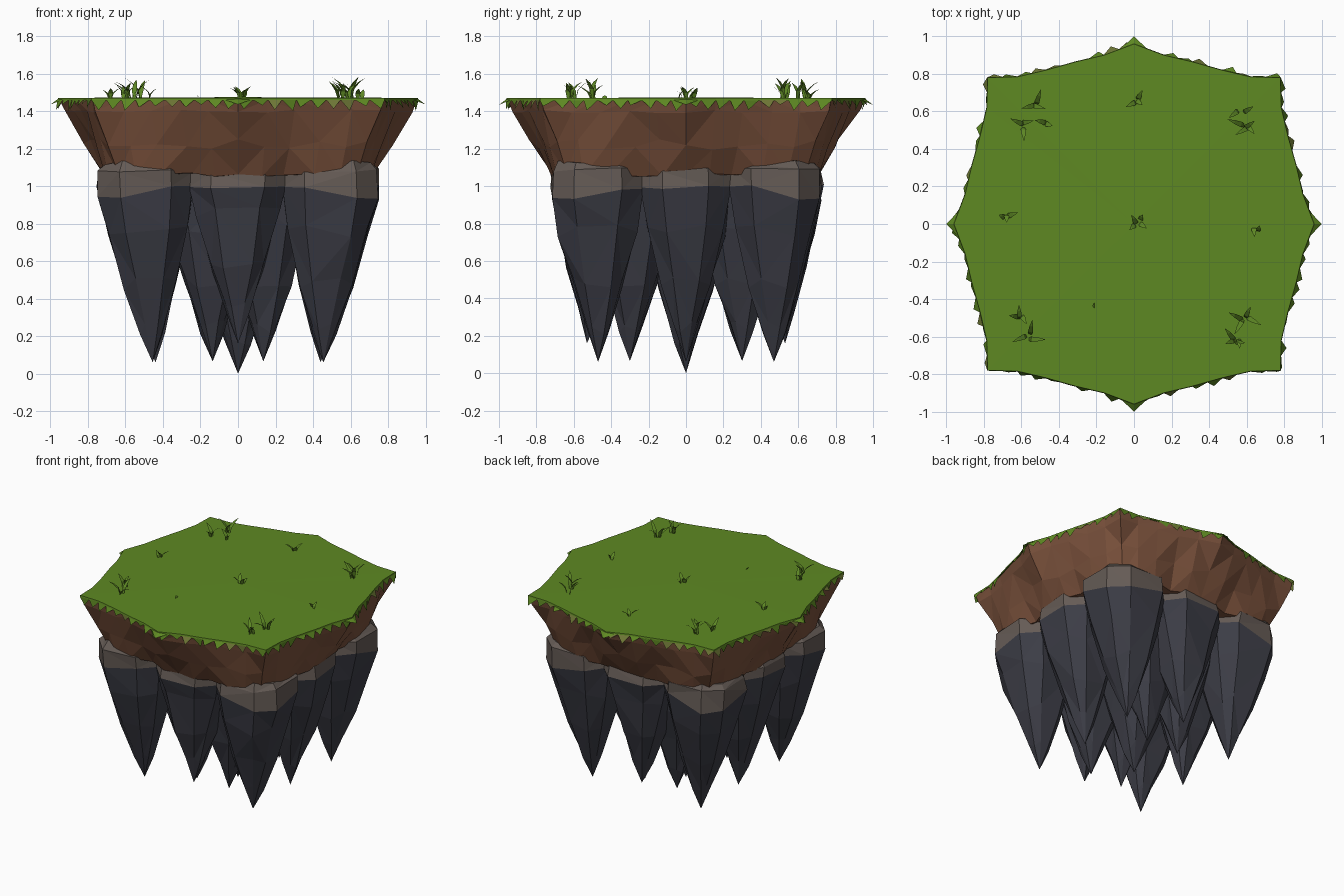
import bpy, bmesh, math, random
from mathutils import Vector

if "Cube" in bpy.data.objects:
    bpy.data.objects.remove(bpy.data.objects["Cube"])

random.seed(4)


def material(name, rgb):
    m = bpy.data.materials.new(name)
    m.diffuse_color = (*rgb, 1)
    m.use_nodes = True
    m.node_tree.nodes["Principled BSDF"].inputs["Base Color"].default_value = m.diffuse_color
    return m


GRASS = material("grass green", (0.112, 0.25, 0.016))
BLADE = material("leaf green", (0.11, 0.245, 0.018))
OLIVE = material("olive fringe", (0.17, 0.20, 0.04))
DIRT = material("dirt brown", (0.20, 0.085, 0.046))
STONE = material("warm grey stone", (0.13, 0.105, 0.092))
ROCK = material("dark slate rock", (0.046, 0.047, 0.062))


def finish(bm, name, mats, recalc=True):
    if recalc:
        bmesh.ops.recalc_face_normals(bm, faces=bm.faces)
    me = bpy.data.meshes.new(name)
    bm.to_mesh(me)
    bm.free()
    for m in mats:
        me.materials.append(m)
    ob = bpy.data.objects.new(name, me)
    bpy.context.collection.objects.link(ob)
    return ob


def jit(a):
    return random.uniform(-a, a)


def bridge(bm, a, b):
    n = len(a)
    return [bm.faces.new((a[i], a[(i + 1) % n], b[(i + 1) % n], b[i])) for i in range(n)]


# Plan outline of the island: one quarter, rotated four times
QUARTER = [(0.96, 0), (0.90, 0.16), (0.865, 0.31), (0.82, 0.47), (0.785, 0.62),
           (0.78, 0.78), (0.62, 0.785), (0.47, 0.82), (0.31, 0.865), (0.16, 0.90)]
outline = []
for k in range(4):
    for x, y in QUARTER:
        for _ in range(k):
            x, y = -y, x
        outline.append(Vector((x, y)))


def foot(i):
    """Matching point on the squarer, scalloped lower edge of the dirt."""
    p = outline[i]
    q = p * (0.72 / max(abs(p.x), abs(p.y)))
    corner = min(abs(q.x), abs(q.y)) / 0.72
    crease = 0.95 if i % 10 in (2, 8) else 1.0
    return q * (1 - 0.11 * corner ** 5) * crease


# Dirt layer
bm = bmesh.new()
rows = []
for z, t, j in [(1.46, 0.0, 0), (1.40, 0.10, 0.006), (1.22, 0.55, 0.02), (1.06, 1.0, 0.006)]:
    rows.append([bm.verts.new((*(p.lerp(foot(i), t + jit(j * 2)) * (0.993 + jit(j * 0.6))),
                               z + jit(j * 1.5))) for i, p in enumerate(outline)])
for a, b in zip(rows, rows[1:]):
    bridge(bm, a, b)
bm.faces.new(rows[-1])
bmesh.ops.triangulate(bm, faces=[f for f in bm.faces if len(f.verts) == 4])
finish(bm, "dirt_layer", [DIRT])

# Grass top: gently domed sheet with a thin rim
bm = bmesh.new()
centre = bm.verts.new((0, 0, 1.474))
top = [bm.verts.new((*p, 1.47)) for p in outline]
rim = [bm.verts.new((*(p * 1.003), 1.455)) for p in outline]
for i in range(len(top)):
    bm.faces.new((centre, top[i], top[(i + 1) % len(top)]))
bridge(bm, top, rim)
finish(bm, "grass_top", [GRASS])

# Fringe of ragged grass teeth hanging over the rim
bm = bmesh.new()
n = len(outline)
for i in range(n):
    a, b = outline[i], outline[(i + 1) % n]
    for s in (0, 0.5):
        p, q = a.lerp(b, s), a.lerp(b, s + 0.5)
        side = Vector((b.y - a.y, a.x - b.x)).normalized()
        m = p.lerp(q, 0.5 + jit(0.3))
        tip = m + side * random.uniform(-0.005, 0.032)
        f = bm.faces.new([bm.verts.new((*(p * 1.003), 1.46)),
                          bm.verts.new((*tip, random.uniform(1.40, 1.435))),
                          bm.verts.new((*(q * 1.003), 1.46))])
        f.material_index = 1 if random.random() < 0.2 else 0
# Four pointed tips reaching past the dirt
for k in range(4):
    d = Vector((math.cos(k * math.pi / 2), math.sin(k * math.pi / 2)))
    s = Vector((-d.y, d.x))
    for e in (1, -1):
        bm.faces.new([bm.verts.new((*(d * 0.935 + s * 0.07 * e), 1.46)),
                      bm.verts.new((*(d * 1.0), 1.435)), bm.verts.new((*(d * 0.96), 1.465))])
for f in bm.faces:
    f.normal_update()
    if f.normal.dot(f.calc_center_median()) < 0:
        f.normal_flip()
finish(bm, "grass_fringe", [GRASS, OLIVE], recalc=False)

# Rock spikes: chamfered square section tapering to a point
SECTION = [(1, -0.52), (1, 0.52), (0.55, 1), (-0.55, 1),
           (-1, 0.52), (-1, -0.52), (-0.55, -1), (0.55, -1)]


def spike(name, head, tip, hx, hy):
    bm = bmesh.new()
    tz = tip[2]
    prev = None
    levels = [(1.125, 0.88), (1.085, 1.0), (0.995, 1.03), (tz + 0.70, 0.86),
              (tz + 0.42, 0.56), (tz + 0.18, 0.25)]
    for z, s in levels:
        t = (1.1 - z) / (1.1 - tz)
        cx, cy = (head[i] + (tip[i] - head[i]) * t for i in (0, 1))
        w = 0.015 if z > 0.99 else 0.035
        ring = [bm.verts.new((cx + hx * s * u * (1 + jit(0.04)),
                              cy + hy * s * v * (1 + jit(0.04)),
                              z + jit(w))) for u, v in SECTION]
        # the stone band sags at the outer corner of corner spikes
        if name == "corner_spike" and 0.99 < z < 1.0:
            for v in ring:
                if abs(v.co.x) + abs(v.co.y) > 1.3:
                    v.co.z -= 0.06
        if prev:
            for f in bridge(bm, prev, ring):
                f.material_index = 0 if z > 0.99 else 1
        else:
            bm.faces.new(ring)
        prev = ring
    point = bm.verts.new(tip)
    for i in range(8):
        bm.faces.new((prev[i], prev[(i + 1) % 8], point)).material_index = 1
    bmesh.ops.triangulate(bm, faces=[f for f in bm.faces if len(f.verts) == 4])
    return finish(bm, name, [STONE, ROCK])


for sx in (1, -1):
    for sy in (1, -1):
        spike("corner_spike", (sx * 0.495, sy * 0.475), (sx * 0.455, sy * 0.47, 0.06), 0.247, 0.24)
        spike("inner_spike", (sx * 0.15, sy * 0.28), (sx * 0.135, sy * 0.30, 0.065), 0.25, 0.24)
    spike("side_spike", (sx * 0.495, 0), (sx * 0.44, 0, 0.06), 0.245, 0.235)
    spike("end_spike", (0, sx * 0.475), (0, sx * 0.53, 0.16), 0.255, 0.24)
spike("centre_spike", (0, 0), (0, 0, 0), 0.27, 0.25)


# Grass tufts: bent leaf-shaped blades
def blade(bm, x, y, height, angle, lean, width):
    d = Vector((math.cos(angle), math.sin(angle), 0))
    s = Vector((-d.y, d.x, 0))
    base = Vector((x, y, 1.465))
    prev = None
    for t, w in [(0, 0.5), (0.4, 1.0), (0.75, 0.7)]:
        c = base + d * lean * t * t + Vector((0, 0, height * t ** 0.8))
        pair = [bm.verts.new(c - s * width * w), bm.verts.new(c + s * width * w)]
        if prev:
            bm.faces.new((prev[0], pair[0], pair[1], prev[1]))
        prev = pair
    bm.faces.new((prev[0], bm.verts.new(base + d * lean + Vector((0, 0, height))), prev[1]))


TUFTS = [(-0.53, 0.64, 0.11, 3), (-0.59, 0.53, 0.11, 3), (-0.47, 0.53, 0.08, 2),
         (0.57, 0.60, 0.09, 2), (0.60, 0.52, 0.11, 4), (-0.60, -0.50, 0.10, 3),
         (-0.56, -0.60, 0.11, 3), (0.59, -0.50, 0.11, 4), (0.55, -0.62, 0.10, 4),
         (0.01, 0.66, 0.07, 3), (-0.68, 0.04, 0.07, 3), (0.65, -0.03, 0.06, 2),
         (0.02, 0.01, 0.065, 4), (-0.22, -0.43, 0.02, 1)]
bm = bmesh.new()
for x, y, h, count in TUFTS:
    start = random.uniform(0, 6.28)
    for k in range(count):
        blade(bm, x + jit(0.015), y + jit(0.015), h * random.uniform(0.65, 1.08),
              start + k * 6.28 / count + jit(0.5), h * random.uniform(0.5, 0.9), 0.014)
finish(bm, "grass_tufts", [BLADE], recalc=False)
